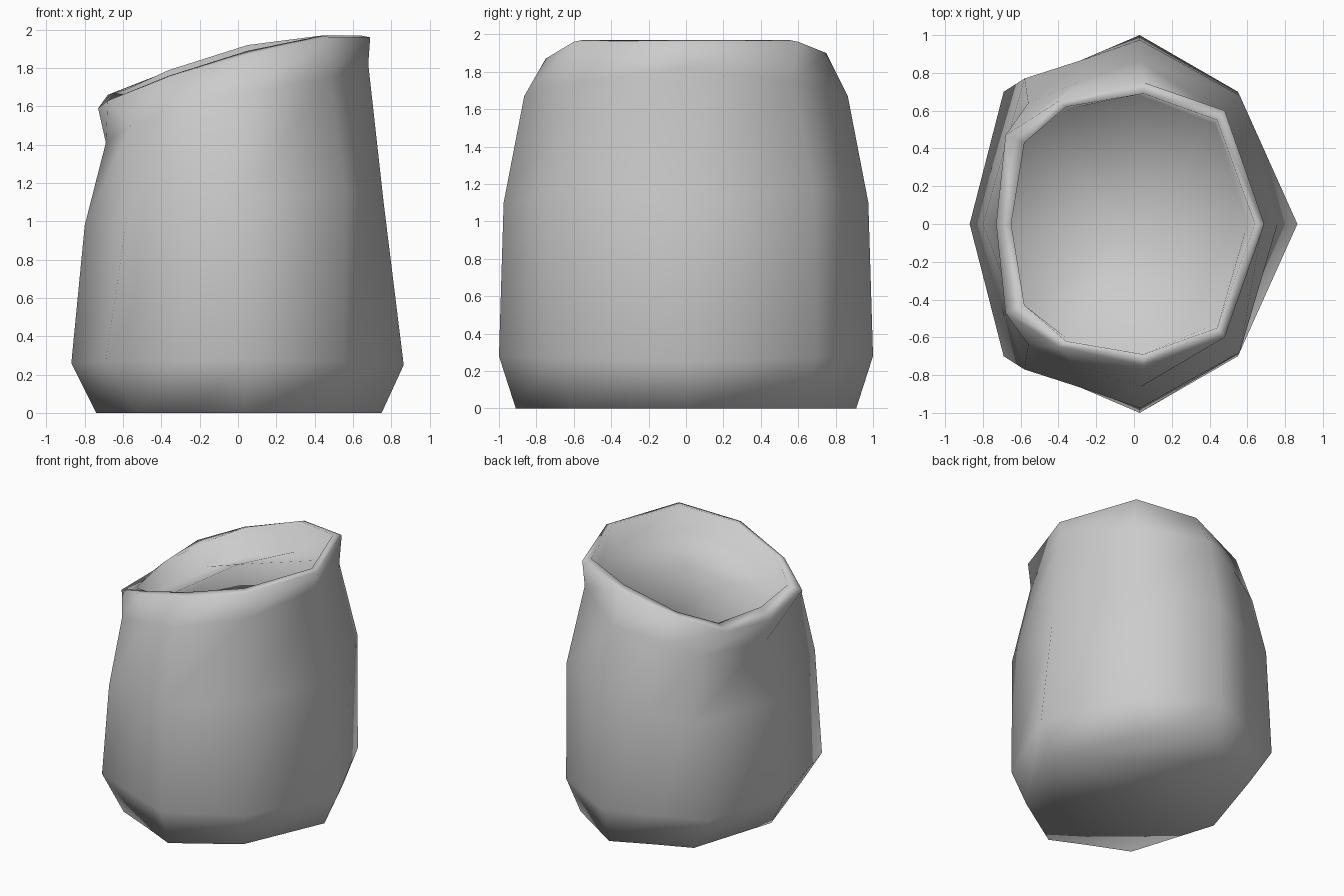
import bpy
import bmesh

old = bpy.data.objects.get("Cube")
if old:
    bpy.data.objects.remove(old, do_unlink=True)

# One plain colour for the whole sack
cloth = bpy.data.materials.new("grey_cloth")
cloth.use_nodes = True
grey = (0.6, 0.6, 0.6, 1)
cloth.diffuse_color = grey
cloth.node_tree.nodes["Principled BSDF"].inputs["Base Color"].default_value = grey

# Half cross-sections from +x round the back to -x, mirrored to the front
base = [(.75, 0, 0), (.48, .62, 0), (.03, .91, 0), (-.25, .78, 0), (-.53, .66, 0), (-.74, 0, 0)]
belly = [(.865, 0, .25), (.55, .7, .27), (.03, 1, .28), (-.32, .85, .27), (-.69, .7, .27), (-.87, 0, .26)]
waist = [(.76, 0, 1.1), (.56, .68, 1.17), (.03, .975, 1.1), (-.27, .87, 1.06), (-.58, .77, 1.02), (-.8, 0, .98)]
neck = [(.68, 0, 1.82), (.48, .57, 1.75), (.03, .865, 1.67), (-.3, .75, 1.59), (-.56, .64, 1.5), (-.69, 0, 1.41)]
lip = [(.69, 0, 1.96), (.48, .6, 1.96), (.05, .75, 1.9), (-.4, .65, 1.77), (-.68, .47, 1.66), (-.73, 0, 1.59)]
inner_lip = [(.64, 0, 1.97), (.44, .55, 1.97), (.05, .69, 1.92), (-.36, .62, 1.79), (-.58, .43, 1.69), (-.65, 0, 1.67)]
lining = [(.6, 0, 1.79), (.43, .53, 1.78), (.03, .68, 1.68), (-.35, .61, 1.57), (-.58, .44, 1.49), (-.65, 0, 1.45)]


def add_ring(bm, half, front_drop=0):
    # The front of the mouth sags, except at its high end
    front = [(x, -y, z - front_drop * (x < .3)) for x, y, z in half[-2:0:-1]]
    return [bm.verts.new(p) for p in half + front]


def bridge(bm, low, high):
    n = len(low)
    for i in range(n):
        j = (i + 1) % n
        bm.faces.new((low[i], low[j], high[j], high[i]))


# Sack: lofted wall, folded lip, shallow lining and flat base
bm = bmesh.new()
rings = [add_ring(bm, h) for h in (base, belly, waist, neck)]
rings += [add_ring(bm, h, 0.03) for h in (lip, inner_lip)]
rings.append(add_ring(bm, lining))
for low, high in zip(rings, rings[1:]):
    bridge(bm, low, high)
bm.faces.new(rings[0][::-1])

# Filled top, rising to a low central mound
peak = bm.verts.new((0, 0, 1.83))
edge = rings[-1]
for i, v in enumerate(edge):
    bm.faces.new((v, edge[(i + 1) % len(edge)], peak))

bmesh.ops.recalc_face_normals(bm, faces=bm.faces)
for face in bm.faces:
    face.smooth = True
mesh = bpy.data.meshes.new("sack")
bm.to_mesh(mesh)
bm.free()
mesh.materials.append(cloth)
sack = bpy.data.objects.new("sack", mesh)
bpy.context.collection.objects.link(sack)
